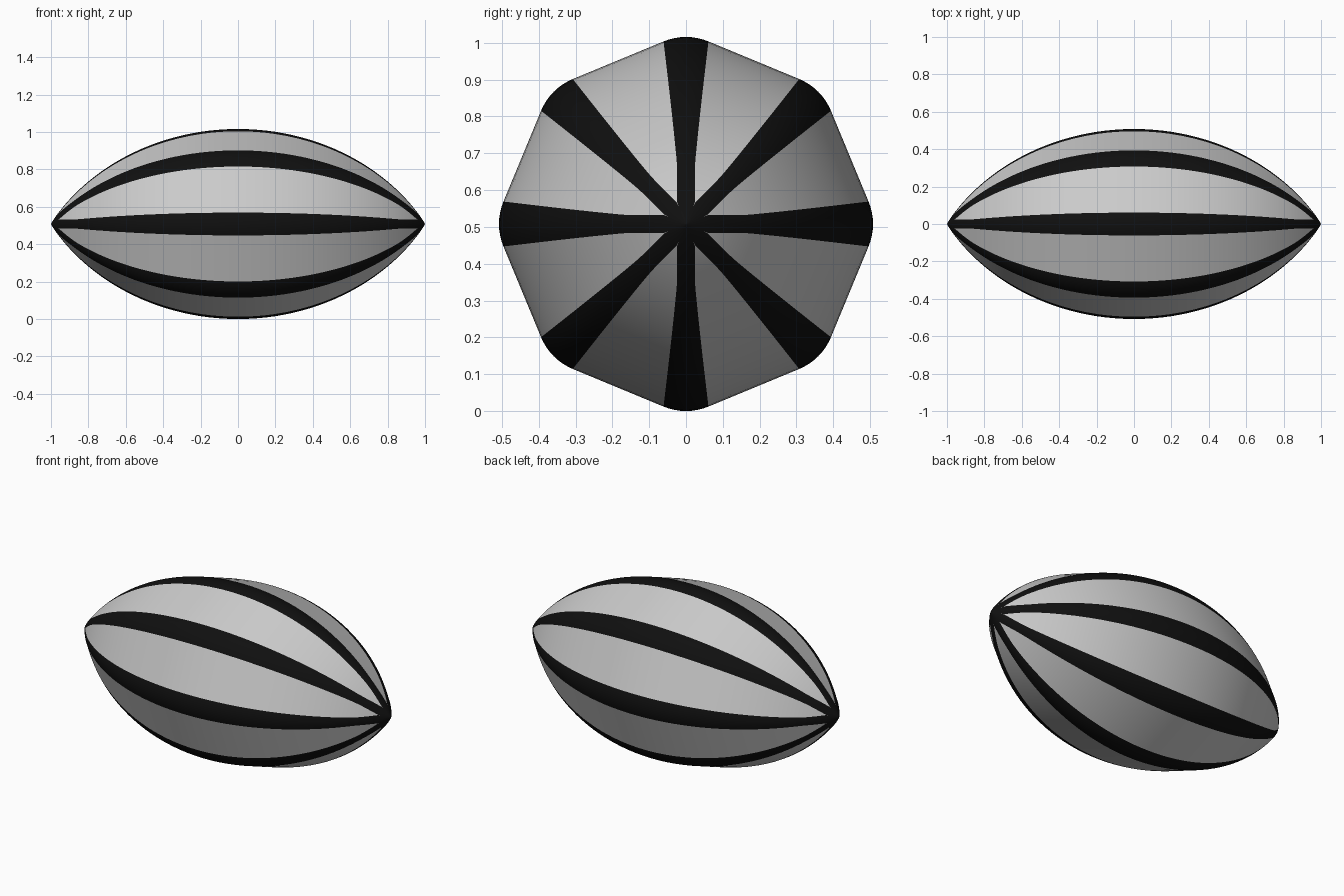
import bpy, bmesh
from math import sin, cos, tan, pi, sqrt

if "Cube" in bpy.data.objects:
    bpy.data.objects.remove(bpy.data.objects["Cube"])

SIDES, STEPS, ARC = 8, 64, 8
HALF = pi / SIDES
CENTRE_Z = 0.508


def apex(x):
    # lens-shaped side profile, slightly fuller than a circular arc
    base = (sqrt(max(0.0, 1.5625 - x * x)) - 0.75) / 0.5
    return 0.508 * max(0.0, base) ** 0.93


def half_width(r):
    # ribs widen towards the middle of the body
    w = 0.024 + 0.037 * max(0.0, (r - 0.16) / 0.348) ** 1.1
    return min(w, r * sin(HALF))


def rib_section(x, k):
    # rounded corner of the octagon, tangent to both neighbouring panels
    r = apex(x)
    rho = half_width(r) / sin(HALF)
    d = r - rho
    a0 = 2 * HALF * k
    pts = []
    for j in range(ARC + 1):
        t = a0 - HALF + 2 * HALF * j / ARC
        pts.append((x, d * cos(a0) + rho * cos(t),
                    CENTRE_Z + d * sin(a0) + rho * sin(t)))
    return pts


def loft(name, strips, color=None):
    bm = bmesh.new()
    for strip in strips:
        rows = [[bm.verts.new(p) for p in row] for row in strip]
        for a, b in zip(rows, rows[1:]):
            for j in range(len(a) - 1):
                bm.faces.new((a[j], a[j + 1], b[j + 1], b[j]))
    bmesh.ops.remove_doubles(bm, verts=bm.verts, dist=1e-5)
    bmesh.ops.dissolve_degenerate(bm, edges=bm.edges, dist=1e-6)
    for f in bm.faces:
        f.normal_update()
        c = f.calc_center_median()
        if f.normal.y * c.y + f.normal.z * (c.z - CENTRE_Z) + f.normal.x * c.x < 0:
            f.normal_flip()
        f.smooth = True
    me = bpy.data.meshes.new(name)
    bm.to_mesh(me)
    bm.free()
    ob = bpy.data.objects.new(name, me)
    bpy.context.collection.objects.link(ob)
    if color:
        mat = bpy.data.materials.new(name + "_black")
        mat.diffuse_color = color
        mat.use_nodes = True
        mat.node_tree.nodes["Principled BSDF"].inputs["Base Color"].default_value = mat.diffuse_color
        me.materials.append(mat)
    return ob


xs = [-cos(pi * i / STEPS) for i in range(STEPS + 1)]

# eight black ribs running tip to tip
ribs = [[rib_section(x, k) for x in xs] for k in range(SIDES)]
loft("ribs", ribs, (0.005, 0.005, 0.005, 1))

# grey panels, flat across, between neighbouring ribs
panels = []
for k in range(SIDES):
    nxt = ribs[(k + 1) % SIDES]
    panels.append([(a[-1], b[0]) for a, b in zip(ribs[k], nxt)])
loft("body_panels", panels)
